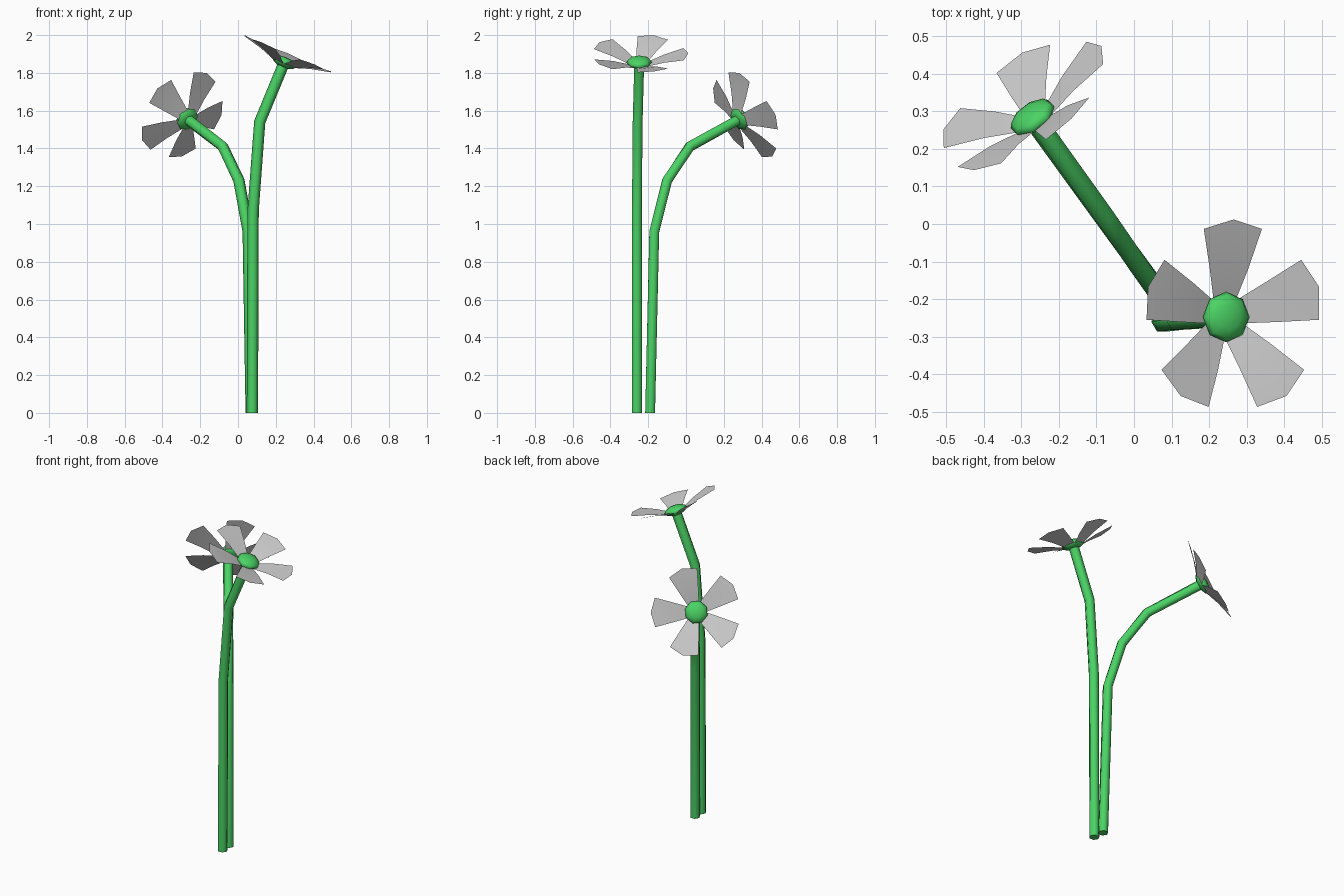
import bpy, bmesh, math
from mathutils import Vector, Matrix

if "Cube" in bpy.data.objects:
    bpy.data.objects.remove(bpy.data.objects["Cube"])

green = bpy.data.materials.new("green")
green.diffuse_color = (0.07, 0.65, 0.13, 1)
green.use_nodes = True
green.node_tree.nodes["Principled BSDF"].inputs["Base Color"].default_value = green.diffuse_color


def finish(name, bm, mat=None):
    me = bpy.data.meshes.new(name)
    bm.to_mesh(me)
    bm.free()
    ob = bpy.data.objects.new(name, me)
    bpy.context.collection.objects.link(ob)
    for p in me.polygons:
        p.use_smooth = len(p.vertices) < 6      # end caps stay flat
    if mat:
        me.materials.append(mat)
    return ob


def stem(name, path, radius=0.03, sides=6):
    """Hexagonal tube swept along a path."""
    pts = [Vector(p) for p in path]
    bm = bmesh.new()
    rings = []
    for i, p in enumerate(pts):
        a = (p - pts[i - 1]).normalized() if i else Vector((0, 0, 1))
        b = (pts[i + 1] - p).normalized() if i < len(pts) - 1 else a
        t = (a + b).normalized() if i else a
        u = Vector((1, 0, 0))
        u = (u - t * u.dot(t)).normalized()
        v = t.cross(u)
        angles = [2 * math.pi * k / sides for k in range(sides)]
        rings.append([bm.verts.new(p + (u * math.cos(g) + v * math.sin(g)) * radius)
                      for g in angles])
    for r, s in zip(rings, rings[1:]):
        for k in range(sides):
            j = (k + 1) % sides
            bm.faces.new((r[k], r[j], s[j], s[k]))
    bm.faces.new(rings[0][::-1])
    bm.faces.new(rings[-1])
    finish(name, bm, green)


def head(name, centre, normal, first_petal):
    """Five cupped petals around a flattened ball."""
    n = Vector(normal).normalized()
    u = Vector(first_petal)
    u = (u - n * u.dot(n)).normalized()
    v = n.cross(u)
    frame = Matrix((u, v, n)).transposed().to_4x4()
    frame = Matrix.Translation(centre) @ frame

    # petals: rows of (distance, half width, height)
    rows = [(0.02, 0.025, 0.0), (0.13, 0.056, 0.04), (0.235, 0.084, 0.066)]
    bm = bmesh.new()
    for k in range(5):
        m = frame @ Matrix.Rotation(k * math.tau / 5, 4, 'Z')
        grid = []
        for i, (r, w, h) in enumerate(rows):
            tip = 0.025 if i == 2 else 0
            grid.append([bm.verts.new(m @ Vector(c)) for c in
                         ((r, -w, h), (r + tip, 0, h + tip * 0.2), (r, w, h))])
        for a, b in zip(grid, grid[1:]):
            for j in range(2):
                bm.faces.new((a[j], b[j], b[j + 1], a[j + 1]))
    finish(name + "_petals", bm)

    # flower centre
    bm = bmesh.new()
    bmesh.ops.create_uvsphere(bm, u_segments=8, v_segments=6, radius=1)
    bm.transform(frame @ Matrix.Translation((0, 0, 0.02))
                 @ Matrix.Diagonal((0.067, 0.067, 0.028, 1)))
    finish(name + "_centre", bm, green)


# tall flower
tall_top = (0.238, -0.248, 1.838)
stem("tall_stem", [(0.076, -0.26, 0), (0.08, -0.26, 1.07),
                   (0.115, -0.256, 1.54), tall_top])
head("tall_flower", tall_top, (0.385, 0, 0.92), (0, 1, 0))

# drooping flower
bent_top = (-0.26, 0.27, 1.548)
stem("bent_stem", [(0.07, -0.19, 0), (0.054, -0.168, 0.96), (0.005, -0.10, 1.23),
                   (-0.08, 0.02, 1.41), bent_top])
head("bent_flower", bent_top, (-0.525, 0.727, 0.444), (0.006, 0.125, -0.225))
